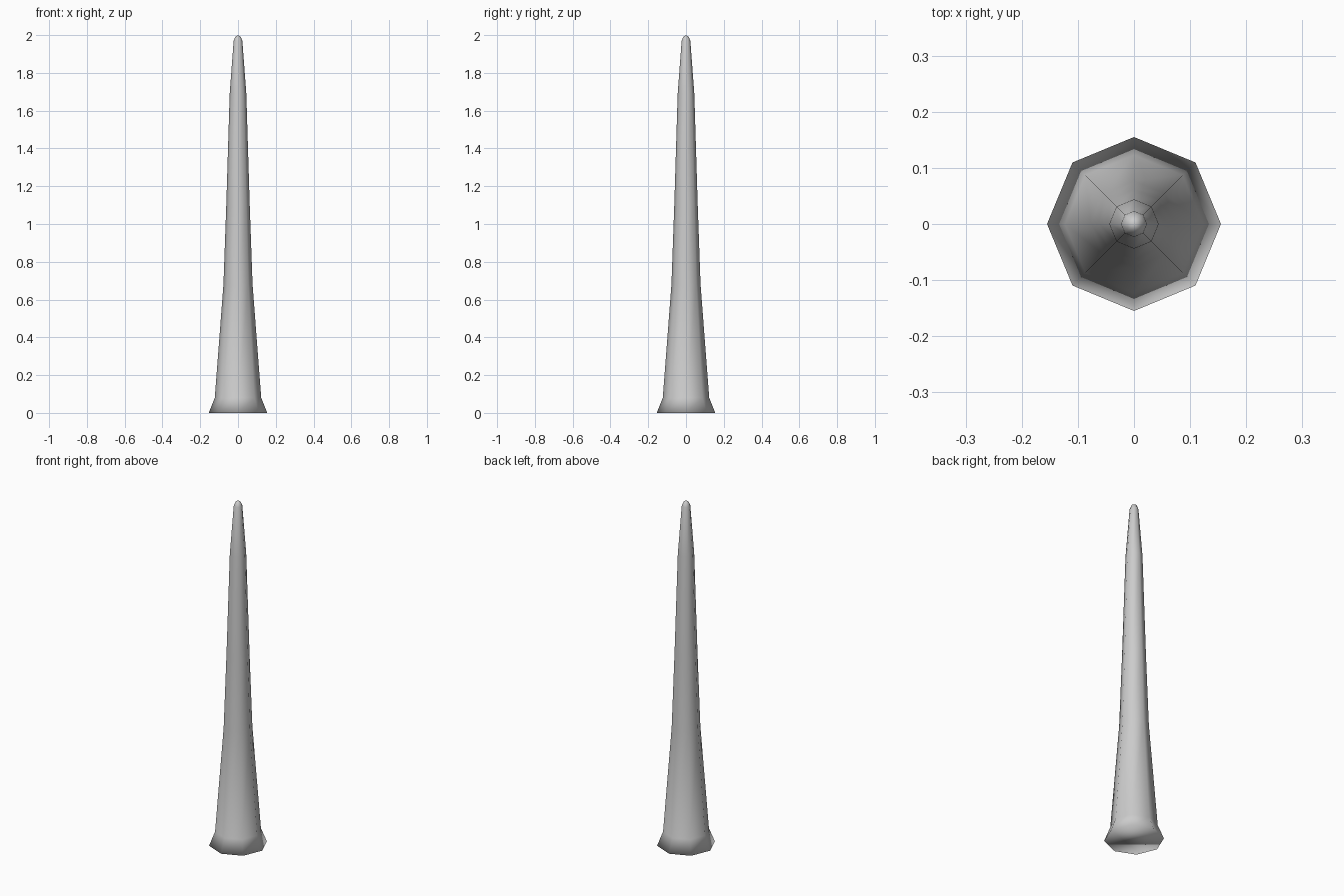
import bpy, bmesh
from math import cos, sin, pi

if "Cube" in bpy.data.objects:
    bpy.data.objects.remove(bpy.data.objects["Cube"])

SIDES = 8
# (radius, height) profile: flared foot, tapering shaft, rounded tip
PROFILE = [(0.155, 0.0), (0.123, 0.08), (0.077, 0.68), (0.062, 1.1),
           (0.044, 1.69), (0.023, 1.97), (0.014, 1.992)]

bm = bmesh.new()
rings = [[bm.verts.new((r * cos(2 * pi * i / SIDES), r * sin(2 * pi * i / SIDES), z))
          for i in range(SIDES)] for r, z in PROFILE]

# Side walls
for low, high in zip(rings, rings[1:]):
    for i in range(SIDES):
        j = (i + 1) % SIDES
        bm.faces.new((low[i], low[j], high[j], high[i]))

# Closed foot and tip
bm.faces.new(rings[0][::-1])
tip = bm.verts.new((0, 0, 2.0))
for i in range(SIDES):
    bm.faces.new((rings[-1][i], rings[-1][(i + 1) % SIDES], tip))

for f in bm.faces:
    f.smooth = True

mesh = bpy.data.meshes.new("tapered_spike")
bm.to_mesh(mesh)
bm.free()
spike = bpy.data.objects.new("tapered_spike", mesh)
bpy.context.collection.objects.link(spike)
